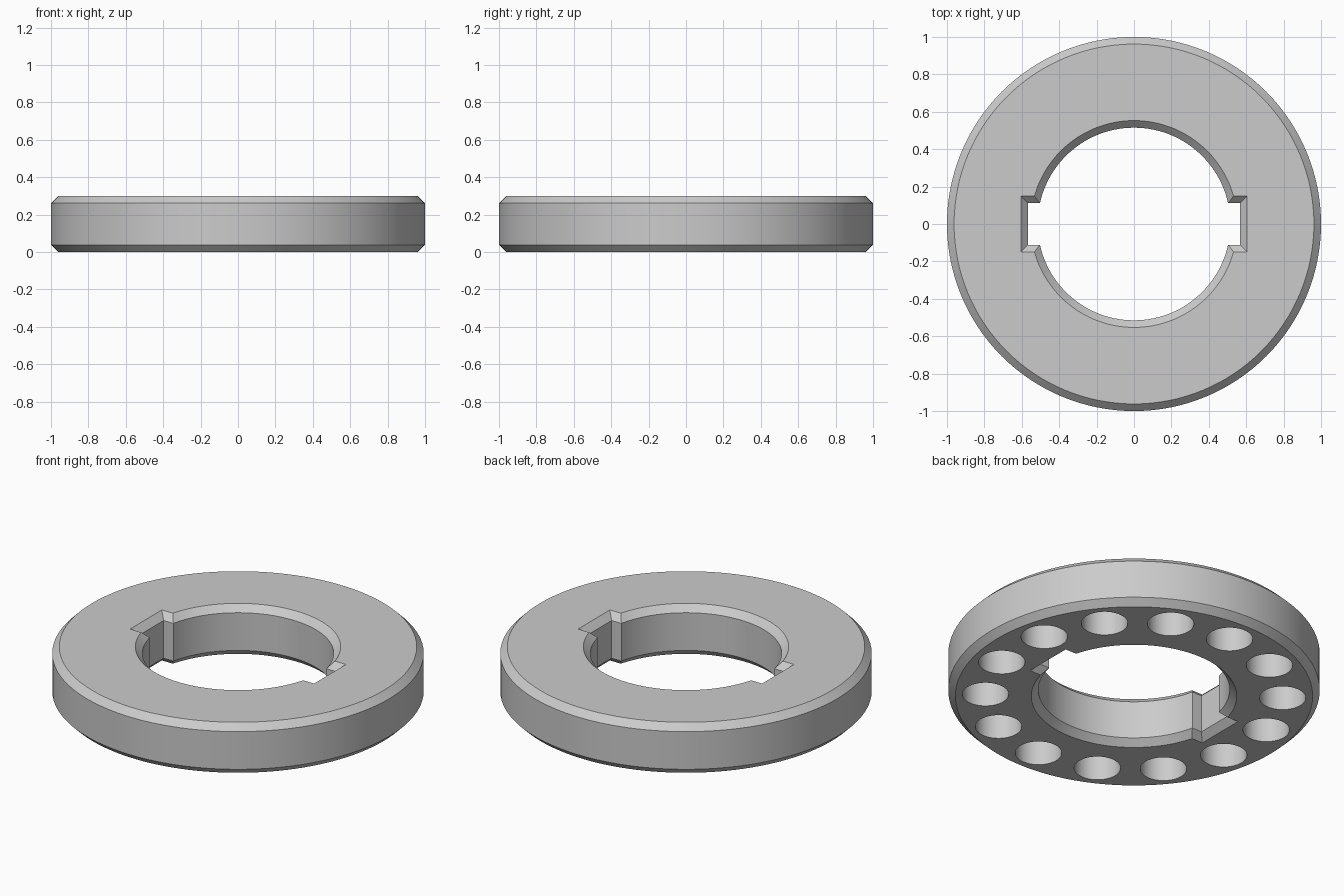
import bpy, bmesh, math

cube = bpy.data.objects.get("Cube")
if cube:
    bpy.data.objects.remove(cube, do_unlink=True)

HEIGHT = 0.3
CHAMFER = 0.038
HOLES = 14

grey = bpy.data.materials.new("plain grey")
grey.use_nodes = True
grey.diffuse_color = (0.6, 0.6, 0.6, 1)
grey.node_tree.nodes["Principled BSDF"].inputs["Base Color"].default_value = (0.6, 0.6, 0.6, 1)


def circle(radius, segments=128):
    return [(radius * math.cos(math.tau * i / segments),
             radius * math.sin(math.tau * i / segments)) for i in range(segments)]


def rectangle(x, y):
    return [(x, y), (-x, y), (-x, -y), (x, -y)]


def loft(name, sections):
    """Closed solid through stacked outlines, given as (outline, z)."""
    bm = bmesh.new()
    rings = [[bm.verts.new((x, y, z)) for x, y in outline] for outline, z in sections]
    for low, high in zip(rings, rings[1:]):
        n = len(low)
        for i in range(n):
            j = (i + 1) % n
            bm.faces.new((low[i], low[j], high[j], high[i]))
    bm.faces.new(rings[0][::-1])
    bm.faces.new(rings[-1])
    mesh = bpy.data.meshes.new(name)
    bm.to_mesh(mesh)
    bm.free()
    mesh.materials.append(grey)
    obj = bpy.data.objects.new(name, mesh)
    bpy.context.collection.objects.link(obj)
    return obj


def cut(target, cutter):
    cutter.hide_render = True
    mod = target.modifiers.new("cut", "BOOLEAN")
    mod.operation = "DIFFERENCE"
    mod.solver = "EXACT"
    mod.object = cutter
    bpy.context.view_layer.objects.active = target
    bpy.ops.object.modifier_apply(modifier=mod.name)
    bpy.data.objects.remove(cutter, do_unlink=True)


def flared(outline):
    """Heights and outlines of a through cut that widens at both mouths."""
    over = 0.05
    wide = CHAMFER + over
    return [(outline(wide), -over), (outline(0), CHAMFER),
            (outline(0), HEIGHT - CHAMFER), (outline(wide), HEIGHT + over)]


# Disc with chamfered rims
ring = loft("ring_body", [(circle(1 - CHAMFER), 0), (circle(1), CHAMFER),
                          (circle(1), HEIGHT - CHAMFER), (circle(1 - CHAMFER), HEIGHT)])

# Central bore, then the two opposite keyways
cut(ring, loft("bore_cutter", flared(lambda w: circle(0.515 + w))))
cut(ring, loft("keyway_cutter", flared(lambda w: rectangle(0.567 + w, 0.111 + w))))

# Blind round pockets in the underside
for k in range(HOLES):
    angle = math.tau * (k + 0.5) / HOLES
    cx, cy = 0.8 * math.cos(angle), 0.8 * math.sin(angle)
    outline = [(cx + x, cy + y) for x, y in circle(0.125, 48)]
    cut(ring, loft("pocket_cutter", [(outline, -0.05), (outline, 0.22)]))

# Smooth round walls, crisp chamfer edges
bpy.ops.object.select_all(action="DESELECT")
ring.select_set(True)
bpy.context.view_layer.objects.active = ring
bpy.ops.object.shade_smooth_by_angle(angle=math.radians(30))
